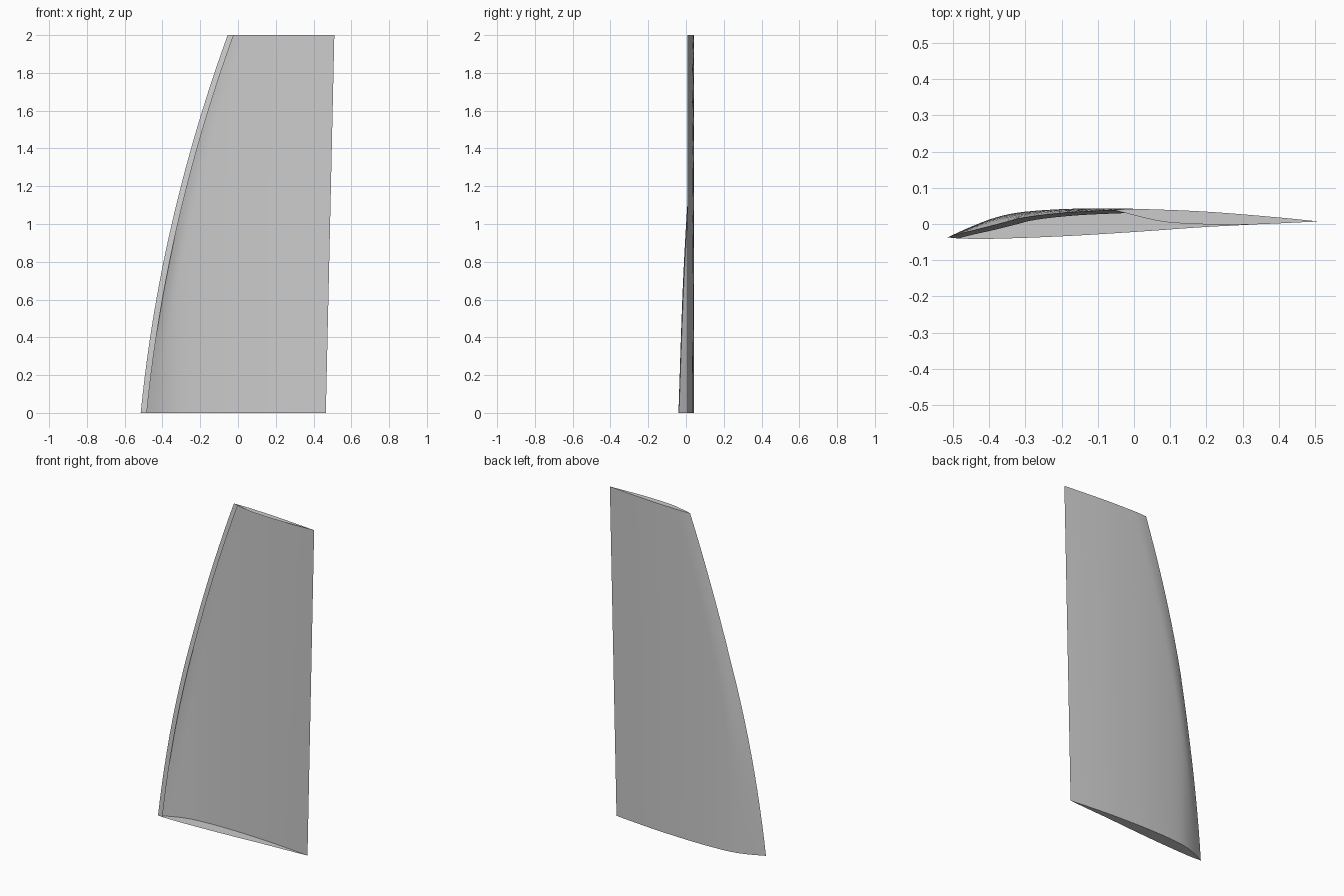
import bpy, bmesh

cube = bpy.data.objects.get("Cube")
if cube:
    bpy.data.objects.remove(cube, do_unlink=True)

HEIGHT = 2.0
ROWS, COLS = 20, 32

# Profiles: x, y points
UPPER = [(-.515, -.037), (-.46, -.012), (-.4, .012), (-.35, .026), (-.3, .034), (-.2, .041),
         (-.1, .043), (0, .042), (.2, .034), (.4, .018), (.51, .007)]
ROOT_LOWER = [(-.515, -.037), (-.48, -.04), (-.4, -.041), (-.2, -.034),
              (0, -.022), (.2, -.008), (.3, -.003), (.465, .007)]
TIP_LOWER = [(-.055, .039), (-.03, .032), (.05, .012), (.1, .004),
             (.2, -.001), (.3, -.002), (.51, .007)]
EDGE_Y = [(0, -.037), (.6, -.015), (.95, .003), (1.15, .016), (1.58, .031), (2, .039)]


def smooth_lookup(points, x):
    """Cubic interpolation through a list of points."""
    n = len(points)

    def slope(i):
        a, b = points[max(i - 1, 0)], points[min(i + 1, n - 1)]
        return (b[1] - a[1]) / (b[0] - a[0])

    x = min(max(x, points[0][0]), points[-1][0])
    i = next(k for k in range(n - 1) if x <= points[k + 1][0])
    (x0, y0), (x1, y1) = points[i], points[i + 1]
    w = x1 - x0
    t = (x - x0) / w
    return ((1 + 2 * t) * (1 - t) ** 2 * y0 + t * (1 - t) ** 2 * w * slope(i)
            + t * t * (3 - 2 * t) * y1 - t * t * (1 - t) * w * slope(i + 1))


def leading_x(z):
    return -.515 + .098 * z + .066 * z * z


def trailing_x(z):
    return .465 + .0225 * z


def upper_section(z):
    """Outer curve from leading to trailing edge at height z."""
    x0, x1 = leading_x(z), trailing_x(z)
    drop = smooth_lookup(UPPER, x0) - smooth_lookup(EDGE_Y, z)
    shift = smooth_lookup(UPPER, x1) - .007
    points = []
    for k in range(COLS + 1):
        u = (k / COLS) ** 1.7
        x = x0 + (x1 - x0) * u
        fade = max(0, 1 - (x - x0) / .09) ** 2
        points.append((x, smooth_lookup(UPPER, x) - drop * fade - shift * u ** 3, z))
    return points


def lip_section(z):
    """Short fold under the leading edge, ordered towards the edge."""
    t = z / HEIGHT
    points = []
    for d in (.032, .016):
        root = smooth_lookup(ROOT_LOWER, leading_x(0) + d) - ROOT_LOWER[0][1]
        tip = smooth_lookup(TIP_LOWER, leading_x(HEIGHT) + d) - TIP_LOWER[0][1]
        y = smooth_lookup(EDGE_Y, z) + root * (1 - t) + tip * t
        points.append((leading_x(z) + d, y, z))
    return points


grey = bpy.data.materials.new("plain grey")
grey.use_nodes = True
colour = (.6, .6, .6, 1)
grey.diffuse_color = colour
grey.node_tree.nodes["Principled BSDF"].inputs["Base Color"].default_value = colour


def add_object(name, bm):
    mesh = bpy.data.meshes.new(name)
    bm.to_mesh(mesh)
    bm.free()
    mesh.materials.append(grey)
    obj = bpy.data.objects.new(name, mesh)
    bpy.context.collection.objects.link(obj)
    return obj


# Curved skin with its folded leading edge, open at the front
bm = bmesh.new()
rows = []
for r in range(ROWS + 1):
    z = HEIGHT * r / ROWS
    rows.append([bm.verts.new(p) for p in lip_section(z) + upper_section(z)])
for low, high in zip(rows, rows[1:]):
    for i in range(len(low) - 1):
        bm.faces.new((low[i], high[i], high[i + 1], low[i + 1]))
skin = add_object("wing_skin", bm)
bpy.ops.object.select_all(action="DESELECT")
skin.select_set(True)
bpy.context.view_layer.objects.active = skin
bpy.ops.object.shade_smooth_by_angle(angle=.6)

# Flat ribs closing both ends
for name, z, lower in (("root_rib", 0, ROOT_LOWER), ("tip_rib", HEIGHT, TIP_LOWER)):
    bm = bmesh.new()
    top = upper_section(z)
    upper = [bm.verts.new(p) for p in top]
    under = [bm.verts.new((x, smooth_lookup(lower, x), z)) for x, y, _ in top[1:-1]]
    under = [upper[0]] + under + [upper[-1]]
    for i in range(COLS):
        corners = [under[i], under[i + 1], upper[i + 1], upper[i]]
        face = bm.faces.new(list(dict.fromkeys(corners)))
        face.normal_update()
        if (face.normal.z > 0) != (z > 0):
            face.normal_flip()
    add_object(name, bm)
